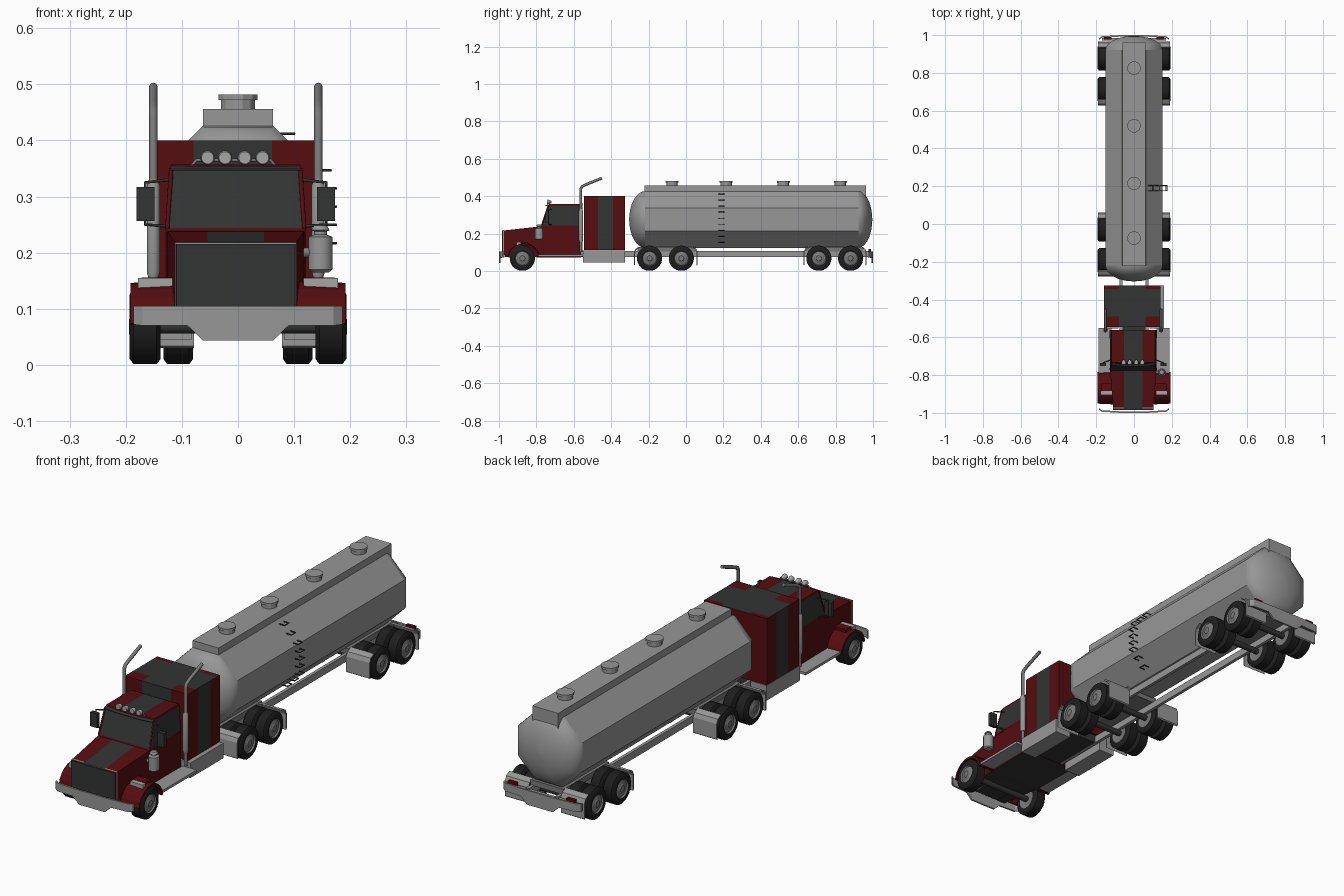
import bpy, bmesh, math
from mathutils import Vector

if "Cube" in bpy.data.objects:
    bpy.data.objects.remove(bpy.data.objects["Cube"])


def mat(name, r, g, b):
    m = bpy.data.materials.new(name)
    m.diffuse_color = (r, g, b, 1)
    m.use_nodes = True
    m.node_tree.nodes["Principled BSDF"].inputs["Base Color"].default_value = m.diffuse_color
    return m


RED = mat("dark red paint", 0.09, 0.004, 0.005)
DARK = mat("charcoal", 0.032, 0.033, 0.033)
SILVER = mat("silver", 0.31, 0.31, 0.31)
TYRE = mat("tyre black", 0.013, 0.013, 0.013)
STEEL = mat("steel grey", 0.19, 0.19, 0.19)
LAMP = mat("lamp grey", 0.38, 0.38, 0.38)


def loft(name, rings, mats, rule=None, smooth=None):
    """Skin between rings of points, with the ends closed by strips of quads."""
    bm = bmesh.new()
    vs = [[bm.verts.new(p) for p in r] for r in rings]
    n = len(rings[0])
    for a, b in zip(vs, vs[1:]):
        for i in range(n):
            j = (i + 1) % n
            bm.faces.new((a[i], a[j], b[j], b[i]))
    for r in (vs[0], vs[-1]):
        for i in range(n // 2 - 1):
            bm.faces.new((r[i], r[i + 1], r[n - 2 - i], r[n - 1 - i]))
    bmesh.ops.recalc_face_normals(bm, faces=bm.faces[:])
    for f in bm.faces:
        if rule:
            f.material_index = rule(f.calc_center_median(), f.normal)
        if smooth:
            f.smooth = smooth(f.calc_center_median())
    me = bpy.data.meshes.new(name)
    bm.to_mesh(me)
    bm.free()
    for m in mats:
        me.materials.append(m)
    ob = bpy.data.objects.new(name, me)
    bpy.context.collection.objects.link(ob)
    return ob


def box(name, x0, x1, y0, y1, z0, z1, m):
    return loft(name, [[(x0, y, z0), (x1, y, z0), (x1, y, z1), (x0, y, z1)] for y in (y0, y1)], [m])


def lathe(name, axis, c, prof, mats, n=24, rule=None, smooth=True):
    rings = []
    for t, r in prof:
        ring = []
        for i in range(n):
            a = 2 * math.pi * (i + 0.5) / n
            u, v = r * math.cos(a), r * math.sin(a)
            p = {"x": (t, u, v), "y": (u, t, v), "z": (u, v, t)}[axis]
            ring.append(Vector(c) + Vector(p))
        rings.append(ring)
    ob = loft(name, rings, mats, rule)
    if smooth:
        bpy.ops.object.select_all(action='DESELECT')
        ob.select_set(True)
        bpy.context.view_layer.objects.active = ob
        bpy.ops.object.shade_smooth_by_angle(angle=math.radians(40))
    return ob


def tube(name, pts, r, m, res=2):
    cu = bpy.data.curves.new(name, 'CURVE')
    cu.dimensions = '3D'
    cu.bevel_depth, cu.bevel_resolution, cu.use_fill_caps = r, res, True
    sp = cu.splines.new('POLY')
    sp.points.add(len(pts) - 1)
    for q, p in zip(sp.points, pts):
        q.co = (*p, 1)
    cu.materials.append(m)
    ob = bpy.data.objects.new(name, cu)
    bpy.context.collection.objects.link(ob)
    return ob


def columns(cx, hw, s, y, z0, z1, y1=None):
    """Rectangular ring split by a centre stripe of half width s."""
    xs = [cx - hw, cx - s, cx + s, cx + hw]
    return [(x, y, z0) for x in xs] + [(x, y if y1 is None else y1, z1) for x in reversed(xs)]


CX = -0.004

# hood and lower cab: grille in front, dark stripe along the top, dark floor
def hood_rule(c, n):
    if n.y < -0.9 or n.z < -0.7:
        return 1
    return 1 if n.z > 0.7 and abs(c.x - CX) < 0.05 else 0


loft("hood_and_cab_body", [columns(CX, 0.106, 0.05, -0.985, 0.085, 0.215),
                           columns(CX, 0.122, 0.05, -0.78, 0.072, 0.238),
                           columns(CX, 0.125, 0.05, -0.562, 0.072, 0.243)], [RED, DARK], hood_rule)
loft("grille_surround", [columns(CX, 0.108, 0.05, -0.978, 0.085, 0.218),
                         columns(CX, 0.108, 0.05, -0.972, 0.085, 0.219)], [SILVER, DARK],
     lambda c, n: 1 if n.z > 0.7 and abs(c.x - CX) < 0.05 else 0)


# cab upper part with glass on three sides
def cab_ring(z, hw, yf):
    pts = [(CX + x, yf, z) for x in (-hw, -0.05, 0.05, hw)]
    return pts + [(CX + x, -0.562, z) for x in (hw, 0.05, -0.05, -hw)]


def cab_rule(c, n):
    if n.z > 0.9:
        return 1 if abs(c.x - CX) < 0.05 else 0
    return 1 if 0.25 < c.z < 0.347 and n.y < 0.5 else 0


loft("cab_upper", [cab_ring(0.236, 0.124, -0.776), cab_ring(0.244, 0.124, -0.772),
                   cab_ring(0.348, 0.117, -0.737), cab_ring(0.357, 0.115, -0.732)], [RED, DARK], cab_rule)
for s in (1, -1):
    tube("windshield_pillar", [(CX + s * 0.122, -0.771, 0.243), (CX + s * 0.115, -0.736, 0.35)], 0.004, RED)
loft("sun_visor", [[(x, y, 0.35), (x, y - 0.012, 0.346), (x, y - 0.012, 0.349), (x, y, 0.354)]
                   for x, y in ((-0.12, -0.735), (-0.06, -0.742), (0.05, -0.742), (0.112, -0.735))], [DARK])


# sleeper: dark bands on sides, roof cross, and front
def sleeper_rule(c, n):
    if n.z > 0.7:
        return 0 if abs(c.x + 0.009) > 0.07 and (c.y < -0.49 or c.y > -0.345) else 1
    if abs(n.x) > 0.7:
        return 1 if -0.47 < c.y < -0.39 else 0
    return 1 if n.y < -0.7 and abs(c.x + 0.009) < 0.06 or n.z < -0.7 else 0


loft("sleeper", [columns(-0.009, 0.15, 0.07, y, 0.112, 0.4)
                 for y in (-0.545, -0.49, -0.47, -0.39, -0.345, -0.325)], [RED, DARK], sleeper_rule)

# bumpers with a dropped centre, front and rear
for name, s in (("front_bumper", -1), ("rear_bumper", 1)):
    rings = []
    for x, d, z0 in ((-0.186, 0.018, 0.072), (-0.17, 0.006, 0.07), (-0.09, 0.001, 0.07), (-0.062, 0, 0.043),
                     (0.062, 0, 0.043), (0.09, 0.001, 0.07), (0.17, 0.006, 0.07), (0.186, 0.018, 0.072)):
        y = s * (1 - d)
        rings.append([(x, y, z0), (x, y - s * 0.008, z0), (x, y - s * 0.008, 0.105), (x, y, 0.105)])
    loft(name, rings, [SILVER])

# wheels
def wheel(name, s, x0, w, y):
    prof = [(0.004, 0.03), (0, 0.042), (0, 0.058), (0.007, 0.0675), (w - 0.007, 0.0675), (w, 0.058),
            (w, 0.04), (w - 0.006, 0.036), (w - 0.003, 0.018), (w + 0.001, 0.014), (w + 0.001, 0.001)]
    lathe(name, "x", (0, y, 0.068), [(s * (x0 + t), r) for t, r in prof], [TYRE, STEEL],
          rule=lambda c, n: 1 if math.hypot(c.y - y, c.z - 0.068) < 0.0405 else 0)


for s in (1, -1):
    wheel("front_wheel", s, 0.138, 0.055, -0.875)
    for y in (-0.195, -0.025, 0.71, 0.88):
        wheel("outer_rear_wheel", s, 0.14, 0.053, y)
        wheel("inner_rear_wheel", s, 0.08, 0.053, y)
for y in (-0.875, -0.195, -0.025, 0.71, 0.88):
    lathe("axle", "x", (0, y, 0.068), [(-0.14, 0.013), (0.14, 0.013)], [DARK], 12)

# side parts of the tractor
for s in (1, -1):
    arch = []
    for i in range(11):
        a = math.radians(8 + 164 * i / 10)
        cy, cz = math.cos(a), math.sin(a)
        arch.append([(s * x, -0.868 + cy * r, 0.062 + cz * r)
                     for x, r in ((0.105, 0.074), (0.192, 0.074), (0.192, 0.084), (0.105, 0.088))])
    loft("front_fender", arch, [RED])
    box("headlight_housing", s * 0.115, s * 0.172, -0.885, -0.845, 0.142, 0.156, RED)
    box("headlight", s * 0.117, s * 0.178, -0.905, -0.885, 0.135, 0.155, LAMP)
    box("running_board", s * 0.12, s * 0.188, -0.79, -0.55, 0.077, 0.088, SILVER)
    box("side_fuel_box", s * 0.082, s * 0.158, -0.552, -0.325, 0.045, 0.11, SILVER)
    # exhaust stack
    x = CX + s * 0.147
    lathe("exhaust_muffler", "z", (x, -0.562, 0), [(0.155, 0.009), (0.165, 0.012), (0.32, 0.012), (0.33, 0.008)],
          [SILVER], 12)
    tube("exhaust_pipe", [(x, -0.562, 0.1), (x, -0.562, 0.44), (x, -0.555, 0.452), (x, -0.535, 0.462),
                          (x, -0.45, 0.496)], 0.0075, STEEL)
    # door mirror
    x = CX + s * 0.161
    box("mirror", x - 0.016, x + 0.016, -0.752, -0.735, 0.256, 0.317, DARK)
    tube("mirror_arm", [(CX + s * 0.118, -0.72, 0.33), (x, -0.735, 0.325), (x, -0.735, 0.25),
                        (CX + s * 0.122, -0.72, 0.247)], 0.003, DARK)

# air cleaner on the right of the hood
lathe("air_cleaner", "z", (0.147, -0.785, 0),
      [(0.165, 0.016), (0.17, 0.022), (0.228, 0.022), (0.232, 0.012), (0.238, 0.012), (0.24, 0.017), (0.248, 0.012)],
      [SILVER], 12)
tube("air_cleaner_pipe", [(0.147, -0.785, 0.2), (0.11, -0.785, 0.2)], 0.009, STEEL)

# roof lights
for x in (-0.054, -0.023, 0.012, 0.044):
    lathe("roof_light", "y", (x, -0.732, 0.369), [(-0.012, 0.011), (-0.006, 0.013), (0.006, 0.009), (0.014, 0.003)],
          [LAMP], 12)
tube("roof_light_bar", [(-0.082, -0.728, 0.355), (-0.074, -0.73, 0.365), (0.058, -0.73, 0.365),
                        (0.066, -0.728, 0.355)], 0.003, STEEL)

# chassis
for s in (1, -1):
    box("frame_rail", s * 0.062, s * 0.076, -0.58, 0.985, 0.075, 0.106, SILVER)
    for yf, d in ((-0.278, 1), (0.062, -1), (0.628, 1), (0.966, -1)):
        prof = [(0, 0.034), (0, 0.1), (0.008, 0.118), (0.03, 0.13)]
        loft("mud_flap", [[(s * 0.078, yf + d * a, z), (s * 0.19, yf + d * a, z),
                           (s * 0.19, yf + d * (a + 0.005), z - 0.004),
                           (s * 0.078, yf + d * (a + 0.005), z - 0.004)] for a, z in prof], [SILVER])
    box("tail_light", s * 0.12, s * 0.16, 0.976, 0.99, 0.1, 0.116, RED)
for y0, y1 in ((-0.26, 0.05), (0.64, 0.95)):
    box("bogie_deck", -0.08, 0.08, y0, y1, 0.104, 0.128, STEEL)
box("rear_cross_beam", -0.17, 0.17, 0.972, 0.984, 0.078, 0.1, SILVER)
box("cab_underframe", -0.06, 0.06, -0.97, -0.33, 0.074, 0.11, DARK)

# octagonal tank with smooth domed ends
TZ, AP, R = 0.275, 0.151, 0.151 / math.cos(math.pi / 8)


def oct_ring(y, k):
    return [(k * R * math.cos(a), y, TZ + k * R * math.sin(a))
            for a in (math.pi / 8 + math.pi / 4 * i for i in range(8))]


steps = [math.radians(a) for a in (88, 72, 56, 40, 24, 10)]
rings = [oct_ring(-0.22 - 0.084 * math.sin(t), math.cos(t)) for t in steps]
rings += [oct_ring(-0.22, 1), oct_ring(0.922, 1)]
rings += [oct_ring(0.922 + 0.074 * math.sin(t), math.cos(t)) for t in reversed(steps)]
loft("tank", rings, [SILVER], smooth=lambda c: c.y < -0.22 or c.y > 0.922)
box("tank_top_ridge", -0.062, 0.062, -0.222, 0.962, 0.37, 0.456, SILVER)
for y in (-0.075, 0.215, 0.52, 0.825):
    lathe("tank_hatch", "z", (0, y, 0), [(0.45, 0.031), (0.472, 0.031), (0.472, 0.036), (0.482, 0.036)],
          [SILVER], 12, smooth=False)

# ladder rungs on the right side of the tank
for i in range(9):
    z = 0.152 + i * 0.0325
    x = AP - max(0, abs(z - TZ) - 0.0625)
    tube("ladder_rung", [(x - 0.006, 0.176, z), (x + 0.024, 0.176, z), (x + 0.024, 0.204, z),
                         (x - 0.006, 0.204, z)], 0.0025, DARK, 1)
